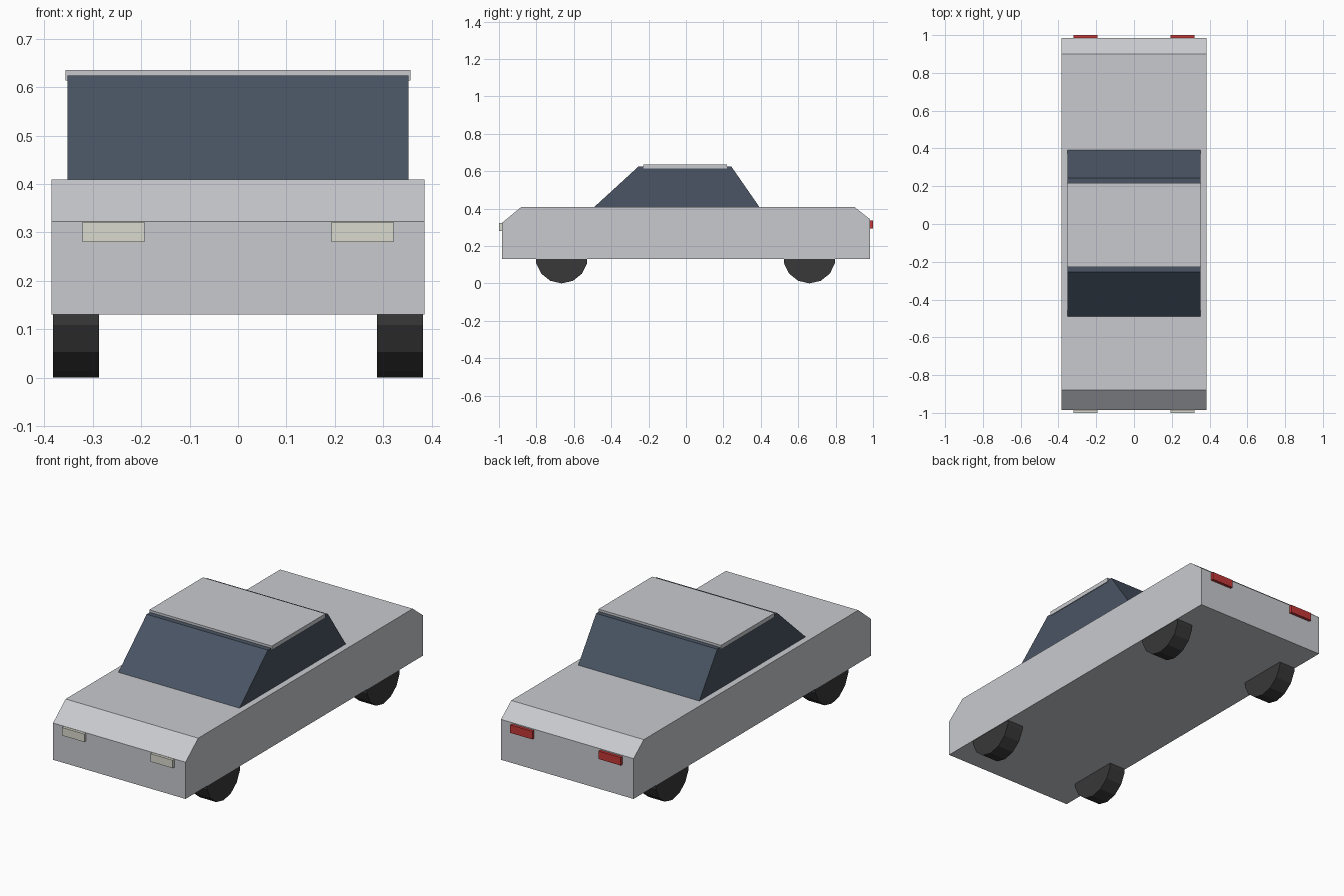
import bpy
import bmesh
from math import pi, sin, cos

cube = bpy.data.objects.get("Cube")
if cube:
    bpy.data.objects.remove(cube, do_unlink=True)


def material(name, rgb):
    mat = bpy.data.materials.new(name)
    mat.use_nodes = True
    mat.diffuse_color = (*rgb, 1)
    mat.node_tree.nodes["Principled BSDF"].inputs["Base Color"].default_value = (*rgb, 1)
    return mat


silver = material("silver paint", (0.58, 0.59, 0.62))
glass = material("dark blue glass", (0.067, 0.089, 0.125))
rubber = material("black rubber", (0.04, 0.04, 0.04))
lamp_white = material("pale lamp", (0.70, 0.70, 0.62))
lamp_red = material("red lamp", (0.55, 0.04, 0.04))


def extrude_profile(name, profile, x0, x1, mat):
    """Sweep a side outline of (y, z) points from x0 to x1."""
    bm = bmesh.new()
    face = bm.faces.new([bm.verts.new((x0, y, z)) for y, z in profile])
    swept = bmesh.ops.extrude_face_region(bm, geom=[face])["geom"]
    verts = [v for v in swept if isinstance(v, bmesh.types.BMVert)]
    bmesh.ops.translate(bm, verts=verts, vec=(x1 - x0, 0, 0))
    bmesh.ops.recalc_face_normals(bm, faces=bm.faces)
    mesh = bpy.data.meshes.new(name)
    bm.to_mesh(mesh)
    bm.free()
    mesh.materials.append(mat)
    obj = bpy.data.objects.new(name, mesh)
    bpy.context.collection.objects.link(obj)
    return obj


def rectangle(y0, y1, z0, z1):
    return [(y0, z0), (y1, z0), (y1, z1), (y0, z1)]


# Lower body with sloped nose and tail
extrude_profile("body", [(-0.985, 0.13), (0.985, 0.13), (0.985, 0.342), (0.90, 0.409),
                         (-0.88, 0.409), (-0.985, 0.323)], -0.385, 0.385, silver)

# Glass cabin and roof panel
extrude_profile("cabin", [(-0.49, 0.409), (0.392, 0.409), (0.243, 0.624),
                          (-0.255, 0.624)], -0.352, 0.352, glass)
extrude_profile("roof", rectangle(-0.228, 0.218, 0.614, 0.636), -0.356, 0.356, silver)

# Wheels and lamps on both sides
RADIUS, SIDES = 0.14, 14
for side, s in (("left", 1), ("right", -1)):
    for end, y in (("front", -0.665), ("rear", 0.66)):
        ring = [(y + RADIUS * sin(2 * pi * i / SIDES), RADIUS - RADIUS * cos(2 * pi * i / SIDES))
                for i in range(SIDES)]
        extrude_profile(f"{end}_{side}_wheel", ring, s * 0.287, s * 0.382, rubber)
    extrude_profile(f"{side}_headlight", rectangle(-1.0, -0.97, 0.28, 0.322),
                    s * 0.193, s * 0.321, lamp_white)
    extrude_profile(f"{side}_taillight", rectangle(0.97, 1.0, 0.294, 0.336),
                    s * 0.193, s * 0.321, lamp_red)
